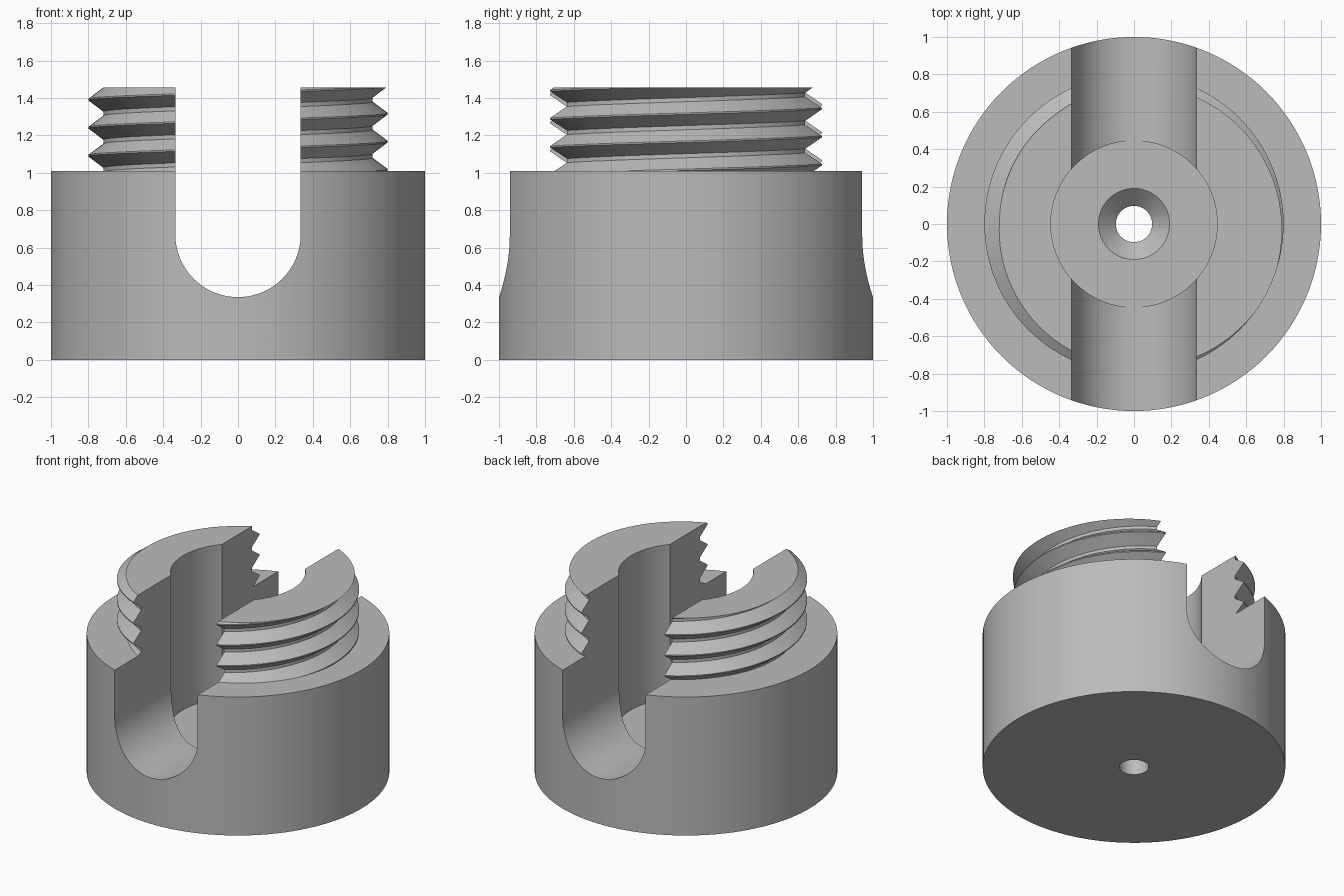
import bpy, bmesh, math

if "Cube" in bpy.data.objects:
    bpy.data.objects.remove(bpy.data.objects["Cube"], do_unlink=True)

SEGMENTS = 128
PITCH = 0.15

grey = bpy.data.materials.new("matte grey")
grey.use_nodes = True
grey.diffuse_color = (0.5, 0.5, 0.5, 1)
grey.node_tree.nodes["Principled BSDF"].inputs["Base Color"].default_value = (0.5, 0.5, 0.5, 1)


def finish(name, bm):
    bmesh.ops.recalc_face_normals(bm, faces=bm.faces[:])
    mesh = bpy.data.meshes.new(name)
    bm.to_mesh(mesh)
    bm.free()
    mesh.materials.append(grey)
    obj = bpy.data.objects.new(name, mesh)
    bpy.context.collection.objects.link(obj)
    return obj


def revolve(name, profile):
    """Closed solid turned from (radius, z) points, capped at both ends."""
    bm = bmesh.new()
    rings = []
    for r, z in profile:
        rings.append([bm.verts.new((r * math.cos(a), r * math.sin(a), z))
                      for a in (math.tau * i / SEGMENTS for i in range(SEGMENTS))])
    for low, high in zip(rings, rings[1:]):
        for i in range(SEGMENTS):
            j = (i + 1) % SEGMENTS
            bm.faces.new((low[i], low[j], high[j], high[i]))
    bm.faces.new(rings[0])
    bm.faces.new(rings[-1])
    return finish(name, bm)


def extrude_y(name, outline, half_depth):
    """Prism along y from an (x, z) outline."""
    bm = bmesh.new()
    face = bm.faces.new([bm.verts.new((x, -half_depth, z)) for x, z in outline])
    moved = bmesh.ops.extrude_face_region(bm, geom=[face])["geom"]
    bmesh.ops.translate(bm, vec=(0, 2 * half_depth, 0),
                        verts=[v for v in moved if isinstance(v, bmesh.types.BMVert)])
    return finish(name, bm)


def screw_thread(name, start, turns):
    """Right-hand helical ridge wrapped into a closed solid."""
    ridge = [(-0.004, 0.8), (0.004, 0.8), (0.064, 0.72), (0.086, 0.72)]
    step = len(ridge)
    rows = turns * step
    bm = bmesh.new()
    columns = []
    for c in range(SEGMENTS):
        a = math.tau * c / SEGMENTS
        column = []
        for k in range(rows + 1 + (step if c == 0 else 0)):
            dz, r = ridge[k % step]
            z = start + PITCH * (k // step + c / SEGMENTS) + dz
            column.append(bm.verts.new((r * math.cos(a), r * math.sin(a), z)))
        columns.append(column)
    for c in range(SEGMENTS):
        # The last column joins the first one a full pitch higher
        here = columns[c]
        there = columns[c + 1] if c + 1 < SEGMENTS else columns[0][step:]
        for k in range(rows):
            bm.faces.new((here[k], there[k], there[k + 1], here[k + 1]))
    middle = start + PITCH * turns / 2
    low = bm.verts.new((0, 0, start))
    high = bm.verts.new((0, 0, start + PITCH * (turns + 1)))
    for e in [e for e in bm.edges if e.is_boundary]:
        bm.faces.new((*e.verts, low if e.verts[0].co.z < middle else high))
    return finish(name, bm)


def combine(target, tool, operation):
    mod = target.modifiers.new(operation.lower(), "BOOLEAN")
    mod.operation = operation
    mod.solver = "EXACT"
    mod.object = tool
    bpy.context.view_layer.objects.active = target
    bpy.ops.object.modifier_apply(modifier=mod.name)
    bpy.data.objects.remove(tool, do_unlink=True)


# Threaded neck, trimmed flat at the top, standing on the round base
body = revolve("threaded_body", [(1, 0), (1, 1.01)])
neck = screw_thread("threaded_neck", 0.716, 6)
trim = extrude_y("trim_cutter", [(-2, 1.455), (2, 1.455), (2, 3), (-2, 3)], 2)
trim.hide_render = True
combine(neck, trim, "DIFFERENCE")
combine(body, neck, "UNION")

# U-shaped slot from front to back
radius, centre = 0.335, 0.67
arc = [(radius * math.cos(a), centre + radius * math.sin(a))
       for a in (math.pi + math.pi * i / 48 for i in range(49))]
slot = extrude_y("slot_cutter", arc + [(radius, 2), (-radius, 2)], 2)
slot.hide_render = True
combine(body, slot, "DIFFERENCE")

# Central bore with countersunk screw hole
bore = revolve("bore_cutter", [(0.097, -0.2), (0.097, 0.24), (0.19, 0.33), (0.445, 0.33), (0.445, 2)])
bore.hide_render = True
combine(body, bore, "DIFFERENCE")

bpy.ops.object.select_all(action="DESELECT")
body.select_set(True)
bpy.context.view_layer.objects.active = body
bpy.ops.object.shade_smooth_by_angle(angle=math.radians(25))
